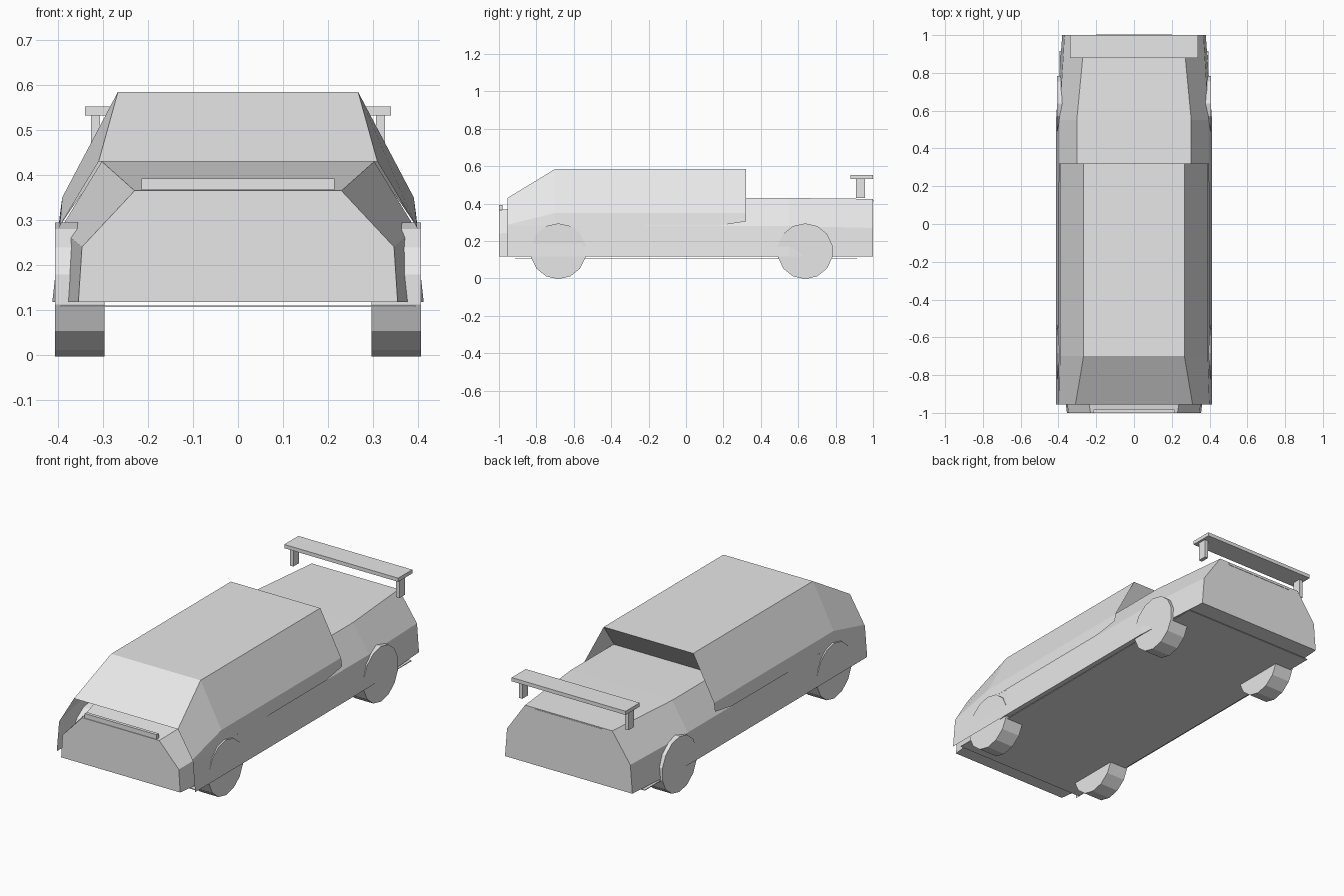
import bpy, bmesh, math
from mathutils import Matrix, Vector

if "Cube" in bpy.data.objects:
    bpy.data.objects.remove(bpy.data.objects["Cube"], do_unlink=True)

GREY = (0.8, 0.8, 0.8, 1)
grey = bpy.data.materials.new("plain_grey")
grey.use_nodes = True
grey.diffuse_color = GREY
grey.node_tree.nodes["Principled BSDF"].inputs["Base Color"].default_value = GREY


def finish(name, bm):
    bmesh.ops.remove_doubles(bm, verts=bm.verts, dist=0.0001)
    bmesh.ops.recalc_face_normals(bm, faces=bm.faces)
    mesh = bpy.data.meshes.new(name)
    bm.to_mesh(mesh)
    bm.free()
    mesh.materials.append(grey)
    obj = bpy.data.objects.new(name, mesh)
    bpy.context.scene.collection.objects.link(obj)
    return obj


def box(name, low, high):
    low, high = Vector(low), Vector(high)
    bm = bmesh.new()
    size = Matrix.Diagonal((*(high - low), 1))
    bmesh.ops.create_cube(bm, size=1, matrix=Matrix.Translation((low + high) / 2) @ size)
    return finish(name, bm)


def loft(name, half_rings, closed):
    """Skin half sections, listed from low outside to top, across both sides."""
    bm = bmesh.new()
    rings = []
    for half in half_rings:
        full = half + [(-x, y, z) for x, y, z in reversed(half)]
        rings.append([bm.verts.new(p) for p in full])
    count = len(rings[0])
    for a, b in zip(rings, rings[1:]):
        for i in range(count if closed else count - 1):
            j = (i + 1) % count
            bm.faces.new((a[i], a[j], b[j], b[i]))
    if closed:
        bm.faces.new(rings[0])
        bm.faces.new(rings[-1])
    return finish(name, bm)


def section(y, *points):
    return [(x, y, z) for x, z in points]


# Lower body, tapered at nose and tail
wide = ((0.413, 0.118), (0.395, 0.28), (0.303, 0.43))
loft("lower_body", [
    section(-1.0, (0.355, 0.118), (0.347, 0.24), (0.23, 0.365)),
    section(-0.55, *wide),
    section(0.55, *wide),
    section(1.0, (0.38, 0.118), (0.368, 0.27), (0.26, 0.425)),
], True)

# Cabin shell: open at the front, with an undercut rear
loft("cabin_shell", [
    section(-0.955, (0.399, 0.28), (0.396, 0.287), (0.31, 0.43)),
    section(-0.70, (0.399, 0.28), (0.391, 0.35), (0.267, 0.585)),
    section(0.18, (0.399, 0.283), (0.391, 0.35), (0.267, 0.585)),
    section(0.32, (0.397, 0.305), (0.391, 0.35), (0.267, 0.585)),
    section(0.18, (0.399, 0.283), (0.36, 0.34), (0.30, 0.425)),
], False)

# Front fenders below the cabin, and the wing posts
for side, label in ((1, "left"), (-1, "right")):
    bm = bmesh.new()
    corners = [(0.413, -0.955, 0.118), (0.413, -0.55, 0.118),
               (0.399, -0.55, 0.28), (0.399, -0.955, 0.28)]
    verts = [bm.verts.new((side * x, y, z)) for x, y, z in corners]
    bm.faces.new(verts if side > 0 else verts[::-1])
    mesh = finish(label + "_front_fender", bm).data
    if mesh.polygons[0].normal.x * side < 0:
        mesh.flip_normals()
    xs = sorted((side * 0.307, side * 0.327))
    box(label + "_wing_post", (xs[0], 0.91, 0.43), (xs[1], 0.957, 0.535))

# Wheels
for side, label in ((1, "left"), (-1, "right")):
    for y, end in ((-0.683, "front"), (0.637, "rear")):
        bm = bmesh.new()
        sides = 14
        turn = Matrix.Rotation(math.pi / 2, 4, "Y") @ Matrix.Rotation(math.pi / sides, 4, "Z")
        bmesh.ops.create_cone(bm, cap_ends=True, segments=sides, radius1=0.149,
                              radius2=0.149, depth=0.11,
                              matrix=Matrix.Translation((side * 0.352, y, 0.1455)) @ turn)
        finish(end + "_" + label + "_wheel", bm)

# Rear wing, floor and the thin bars at both ends
box("rear_wing", (-0.34, 0.88, 0.532), (0.34, 1.0, 0.552))
box("floor_plate", (-0.395, -0.915, 0.106), (0.395, 0.915, 0.11))
box("nose_light_bar", (-0.215, -1.0, 0.367), (0.215, -0.982, 0.392))
box("tail_light_bar", (-0.2, 0.99, 0.41), (0.2, 1.002, 0.42))
